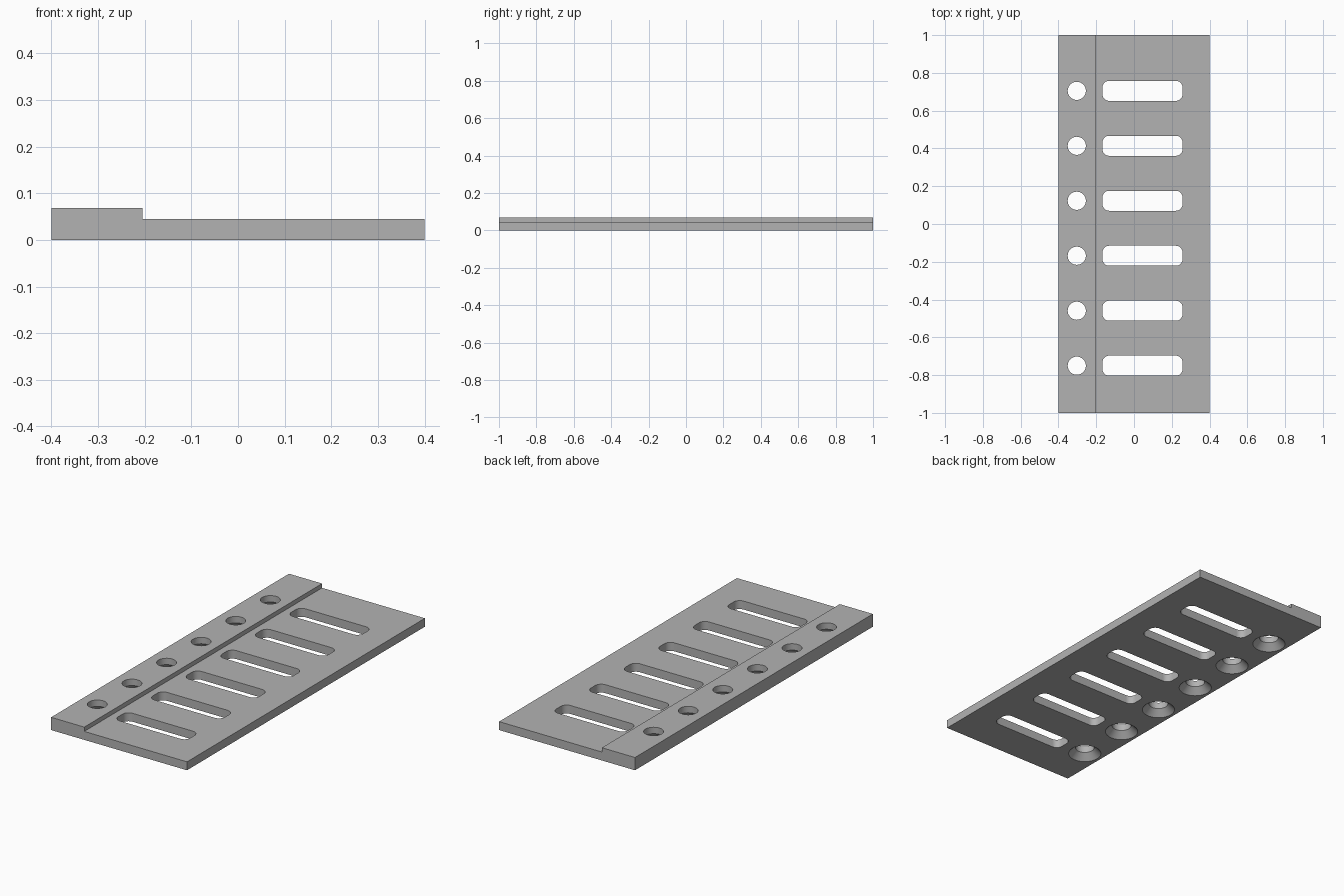
import bpy, bmesh, math

old = bpy.data.objects.get("Cube")
if old:
    bpy.data.objects.remove(old, do_unlink=True)

ROWS = [0.705 - 0.291 * i for i in range(6)]
HOLE_X = -0.303

grey = bpy.data.materials.new("plain grey")
grey.use_nodes = True
colour = (0.45, 0.45, 0.45, 1)
grey.diffuse_color = colour
grey.node_tree.nodes["Principled BSDF"].inputs["Base Color"].default_value = colour


def make_object(name, bm):
    bmesh.ops.recalc_face_normals(bm, faces=bm.faces)
    mesh = bpy.data.meshes.new(name)
    bm.to_mesh(mesh)
    bm.free()
    mesh.materials.append(grey)
    obj = bpy.data.objects.new(name, mesh)
    bpy.context.collection.objects.link(obj)
    return obj


def loft(bm, rings):
    """Closed solid through a stack of matching rings of points."""
    rings = [[bm.verts.new(p) for p in ring] for ring in rings]
    for a, b in zip(rings, rings[1:]):
        for i in range(len(a)):
            j = (i + 1) % len(a)
            bm.faces.new((a[i], a[j], b[j], b[i]))
    bm.faces.new(rings[0][::-1])
    bm.faces.new(rings[-1])


def circle(x, y, z, r, n=48):
    return [(x + r * math.cos(math.tau * i / n), y + r * math.sin(math.tau * i / n), z)
            for i in range(n)]


def rounded_rect(x, y, z, half_x, half_y, r, steps=8):
    points = []
    for quarter, (sx, sy) in enumerate(((1, 1), (-1, 1), (-1, -1), (1, -1))):
        for i in range(steps + 1):
            a = math.pi / 2 * (quarter + i / steps)
            points.append((x + sx * (half_x - r) + r * math.cos(a),
                           y + sy * (half_y - r) + r * math.sin(a), z))
    return points


# Stepped plate, swept along y
profile = [(-0.4, 0), (0.4, 0), (0.4, 0.045), (-0.205, 0.045), (-0.205, 0.068), (-0.4, 0.068)]
bm = bmesh.new()
loft(bm, [[(x, y, z) for x, z in profile] for y in (-1, 1)])
plate = make_object("slotted_plate", bm)

# Cutters: rounded slots and holes countersunk from below
bm = bmesh.new()
for y in ROWS:
    loft(bm, [rounded_rect(0.045, y, z, 0.212, 0.053, 0.035) for z in (-0.05, 0.15)])
    loft(bm, [circle(HOLE_X, y, z, r) for z, r in
              ((-0.02, 0.102), (0.034, 0.048), (0.15, 0.048))])
cutter = make_object("hole_cutter", bm)
cutter.hide_render = True

cut = plate.modifiers.new("holes", "BOOLEAN")
cut.operation = "DIFFERENCE"
cut.solver = "EXACT"
cut.object = cutter

bpy.ops.object.select_all(action="DESELECT")
plate.select_set(True)
bpy.context.view_layer.objects.active = plate
bpy.ops.object.modifier_apply(modifier=cut.name)
bpy.data.objects.remove(cutter, do_unlink=True)
bpy.ops.object.shade_smooth_by_angle(angle=math.radians(30))
